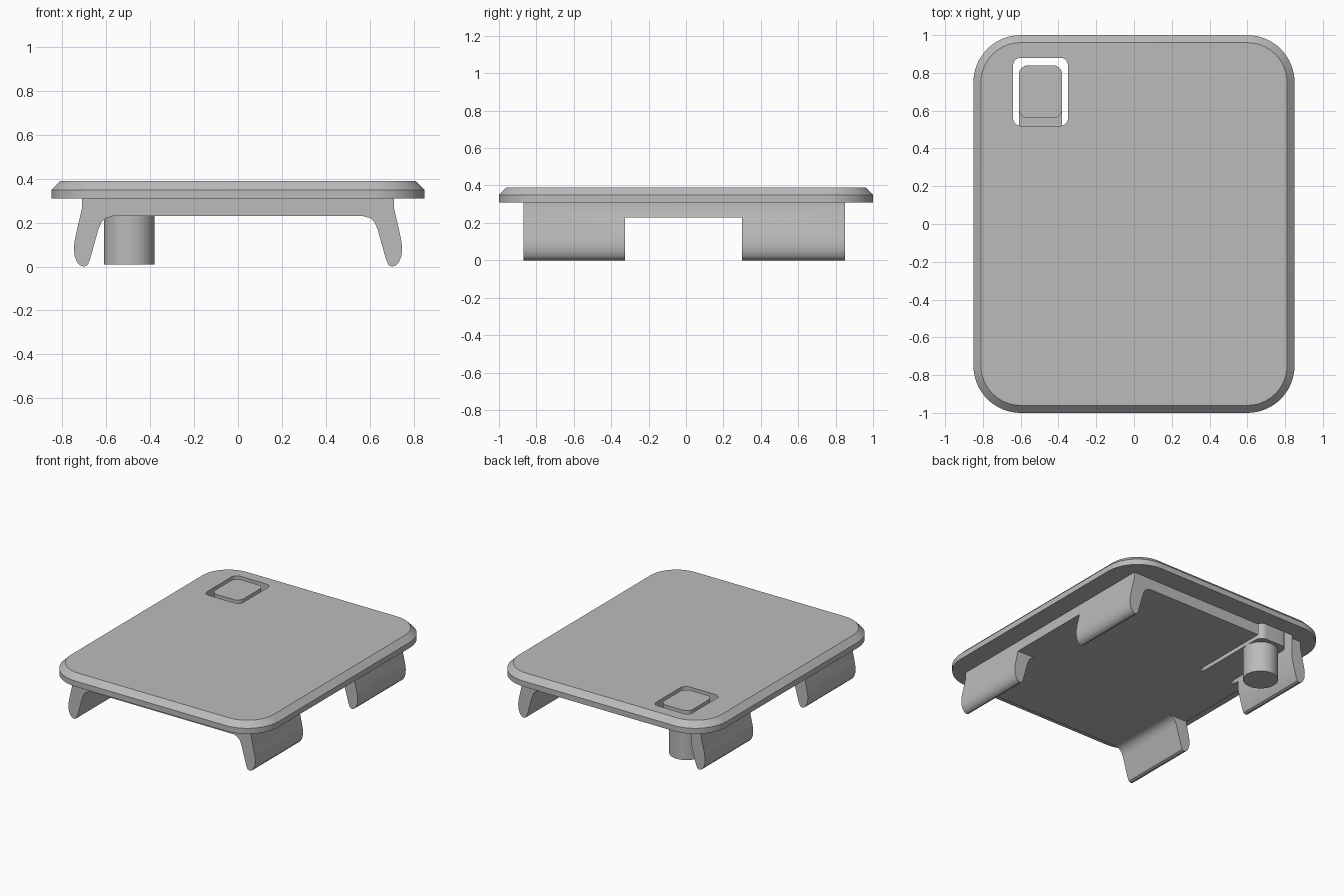
import bpy, bmesh, math

cube = bpy.data.objects.get("Cube")
if cube:
    bpy.data.objects.remove(cube, do_unlink=True)

grey = bpy.data.materials.new("plain_grey")
grey.use_nodes = True
grey.diffuse_color = (0.5, 0.5, 0.5, 1)
grey.node_tree.nodes["Principled BSDF"].inputs["Base Color"].default_value = (0.5, 0.5, 0.5, 1)


def rounded_rect(x0, x1, y0, y1, r, front_r=None, steps=12):
    """Outline with back corner radius r and front corner radius front_r."""
    front_r = r if front_r is None else front_r
    pts = []
    for quarter, (x, y, sx, sy) in enumerate(
            [(x1, y1, -1, -1), (x0, y1, 1, -1), (x0, y0, 1, 1), (x1, y0, -1, 1)]):
        rad = r if quarter < 2 else front_r
        if rad == 0:
            pts.append((x, y))
            continue
        for i in range(steps + 1):
            a = (quarter + i / steps) * math.pi / 2
            pts.append((x + sx * rad + rad * math.cos(a), y + sy * rad + rad * math.sin(a)))
    return pts


def loft(name, rings):
    """Closed solid through matching rings of 3D points."""
    bm = bmesh.new()
    loops = [[bm.verts.new(p) for p in ring] for ring in rings]
    n = len(loops[0])
    for a, b in zip(loops, loops[1:]):
        for i in range(n):
            bm.faces.new((a[i], a[(i + 1) % n], b[(i + 1) % n], b[i]))
    bm.faces.new(loops[0])
    bm.faces.new(loops[-1])
    bmesh.ops.recalc_face_normals(bm, faces=bm.faces)
    mesh = bpy.data.meshes.new(name)
    bm.to_mesh(mesh)
    bm.free()
    mesh.materials.append(grey)
    ob = bpy.data.objects.new(name, mesh)
    bpy.context.collection.objects.link(ob)
    return ob


def prism(name, outline, z0, z1):
    return loft(name, [[(x, y, z) for x, y in outline] for z in (z0, z1)])


def activate(ob):
    bpy.ops.object.select_all(action='DESELECT')
    ob.select_set(True)
    bpy.context.view_layer.objects.active = ob


def cut(ob, cutter):
    cutter.hide_render = True
    mod = ob.modifiers.new("cut", 'BOOLEAN')
    mod.operation = 'DIFFERENCE'
    mod.solver = 'EXACT'
    mod.object = cutter
    activate(ob)
    bpy.ops.object.modifier_apply(modifier=mod.name)
    bpy.data.objects.remove(cutter, do_unlink=True)


# Cover plate with a chamfered upper rim
rings = []
for z, inset in [(0.31, 0), (0.35, 0), (0.39, 0.04)]:
    outline = rounded_rect(inset - 0.85, 0.85 - inset, inset - 1, 1 - inset, 0.25 - inset, steps=16)
    rings.append([(x, y, z) for x, y in outline])
plate = loft("cover_plate", rings)

# Window in the plate for the button
cut(plate, prism("window_cutter", rounded_rect(-0.64, -0.35, 0.52, 0.88, 0.04), 0.2, 0.5))

# Underside body with a flared clip leg along each side
half = [(0.71, 0.31), (0.71, 0.27), (0.742, 0.13), (0.748, 0.09), (0.745, 0.05),
        (0.733, 0.02), (0.717, 0.004), (0.70, 0), (0.686, 0.007), (0.675, 0.03),
        (0.636, 0.17), (0.623, 0.2), (0.602, 0.221), (0.57, 0.23)]
profile = half + [(-x, z) for x, z in reversed(half)]
body = loft("clip_body", [[(x, y, z) for x, z in profile] for y in (-0.87, 0.85)])

# Gap between front and back legs, then the slot around the spring tongue
cut(body, prism("leg_gap_cutter", rounded_rect(-1, 1, -0.325, 0.30, 0), -0.1, 0.23))
cut(body, prism("slot_cutter", rounded_rect(-0.64, -0.35, 0.25, 0.95, 0), 0.1, 0.4))

# Spring tongue, raised button and the round post below it
tongue = prism("spring_tongue", rounded_rect(-0.61, -0.38, 0.25, 0.84, 0.05, 0), 0.23, 0.31)
button = prism("push_button", rounded_rect(-0.61, -0.38, 0.56, 0.84, 0.05), 0.31, 0.39)
bpy.ops.mesh.primitive_cylinder_add(vertices=48, radius=0.115, depth=0.22,
                                    location=(-0.495, 0.70, 0.12))
post = bpy.context.object
post.name = "button_post"
post.data.materials.append(grey)

for ob in (plate, body, tongue, button, post):
    activate(ob)
    bpy.ops.object.shade_smooth_by_angle(angle=math.radians(32))
